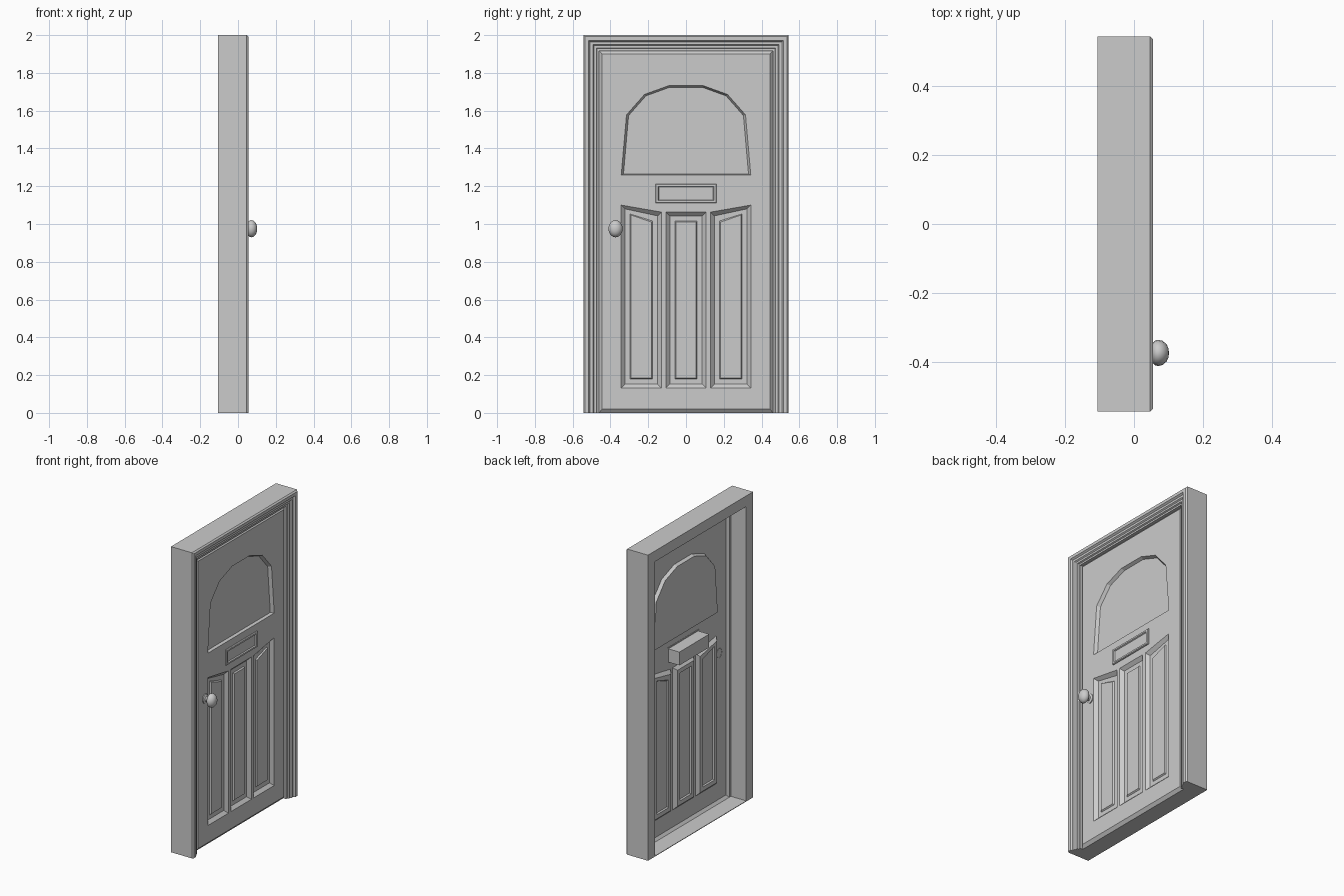
import bpy, bmesh, math
from mathutils import Vector

if "Cube" in bpy.data.objects:
    bpy.data.objects.remove(bpy.data.objects["Cube"])

FACE = 0.022          # x of the door's front face


def finish(bm, name, smooth=False):
    bmesh.ops.remove_doubles(bm, verts=bm.verts, dist=1e-5)
    bmesh.ops.recalc_face_normals(bm, faces=bm.faces)
    me = bpy.data.meshes.new(name)
    bm.to_mesh(me)
    bm.free()
    ob = bpy.data.objects.new(name, me)
    bpy.context.collection.objects.link(ob)
    if smooth:
        bpy.context.view_layer.objects.active = ob
        ob.select_set(True)
        bpy.ops.object.shade_smooth_by_angle(angle=math.radians(35))
        ob.select_set(False)
    return ob


def ring(bm, pts, x):
    return [bm.verts.new((x, y, z)) for y, z in pts]


def bridge(bm, a, b, closed=True):
    n = len(a)
    for i in range(n if closed else n - 1):
        j = (i + 1) % n
        bm.faces.new((a[i], a[j], b[j], b[i]))


def panel(y0, y1, z0, t0, t1, s):
    # four-sided outline with a sloping top, inset by s
    return [(y0 + s, z0 + s), (y1 - s, z0 + s), (y1 - s, t1 - s), (y0 + s, t0 - s)]


def box(name, x0, x1, y0, y1, z0, z1):
    bm = bmesh.new()
    a = ring(bm, panel(y0, y1, z0, z1, z1, 0), x0)
    b = ring(bm, panel(y0, y1, z0, z1, z1, 0), x1)
    bridge(bm, a, b)
    bm.faces.new(a)
    bm.faces.new(b)
    return finish(bm, name)


# Door frame: moulded profile (inset, x) mitred round both jambs and the head
profile = [(0, -.105), (0, .046), (.008, .055), (.028, .055), (.036, .044),
           (.05, .044), (.056, .036), (.068, .036), (.072, .027), (.083, .027),
           (.083, .006), (.07, .006), (.07, -.105)]
bm = bmesh.new()
W, H = .543, 2.0
sections = []
for side, top in ((-1, 0), (-1, 1), (1, 1), (1, 0)):
    sections.append([bm.verts.new((x, side * (W - d), (H - d) * top)) for d, x in profile])
for a, b in zip(sections, sections[1:]):
    bridge(bm, a, b)
bm.faces.new(sections[0])
bm.faces.new(sections[-1])
finish(bm, "door_frame")

# Threshold
box("threshold", -.105, .006, -.473, .473, 0, .004)

# Door leaf: thin pressed sheet with chamfered rim, arched light and three panels
bm = bmesh.new()
rim = ring(bm, panel(-.46, .46, 0, 1.917, 1.917, 0), .006)
edge = ring(bm, panel(-.445, .445, .02, 1.9, 1.9, 0), FACE)
bridge(bm, rim, edge)
loops = [edge]

arch_half = [(.343, 1.26), (.315, 1.578), (.22, 1.686), (.09, 1.733)]
arch = arch_half + [(-y, z) for y, z in reversed(arch_half)]
centre = Vector((0, 1.46))
inner = [(y * .965, centre.y + (z - centre.y) * (.965 if z > 1.3 else .98)) for y, z in arch]
outer_ring = ring(bm, arch, FACE)
inner_ring = ring(bm, inner, FACE - .02)
bridge(bm, outer_ring, inner_ring)
bm.faces.new(inner_ring)
loops.append(outer_ring)

for y0, y1, t0, t1 in ((-.343, -.13, 1.10, 1.063), (-.106, .106, 1.063, 1.063),
                       (.13, .343, 1.063, 1.10)):
    rings = [ring(bm, panel(y0, y1, .132, t0, t1, s), FACE + dx)
             for s, dx in ((0, 0), (.02, -.02), (.047, -.02), (.053, -.012))]
    for a, b in zip(rings, rings[1:]):
        bridge(bm, a, b)
    bm.faces.new(rings[-1])
    loops.append(rings[0])

edges = [bm.edges.get((l[i - 1], l[i])) for l in loops for i in range(len(l))]
bmesh.ops.triangle_fill(bm, use_beauty=True, use_dissolve=False, edges=edges, normal=(1, 0, 0))
leaf = finish(bm, "door_leaf")
if sum(p.normal.x * p.area for p in leaf.data.polygons) < 0:
    leaf.data.flip_normals()

# Letter box: deep body with a raised rim and sunken flap
bm = bmesh.new()
rings = [ring(bm, panel(-.162, .162, 1.11, 1.213, 1.213, s), x)
         for s, x in ((.008, -.06), (.008, FACE - .002), (0, FACE - .002), (0, FACE + .004),
                      (.004, FACE + .009), (.014, FACE + .009), (.018, FACE + .002))]
for a, b in zip(rings, rings[1:]):
    bridge(bm, a, b)
bm.faces.new(rings[0])
bm.faces.new(rings[-1])
finish(bm, "letter_box")

# Door knob: lathed about the x axis, slightly taller than wide
bm = bmesh.new()
turned = [(.026, FACE - .002), (.026, .027), (.014, .033), (.013, .048), (.028, .053),
          (.036, .061), (.038, .070), (.035, .083), (.024, .095), (.012, .1), (0, .101)]
verts = [bm.verts.new((x, 0, r)) for r, x in turned]
lines = [bm.edges.new(p) for p in zip(verts, verts[1:])]
bmesh.ops.spin(bm, geom=verts + lines, cent=(0, 0, 0), axis=(1, 0, 0),
               angle=math.tau, steps=16, use_merge=True)
bmesh.ops.scale(bm, vec=(1, 1, 1.2), verts=bm.verts)
bmesh.ops.translate(bm, vec=(0, -.373, .975), verts=bm.verts)
finish(bm, "door_knob", smooth=True)
